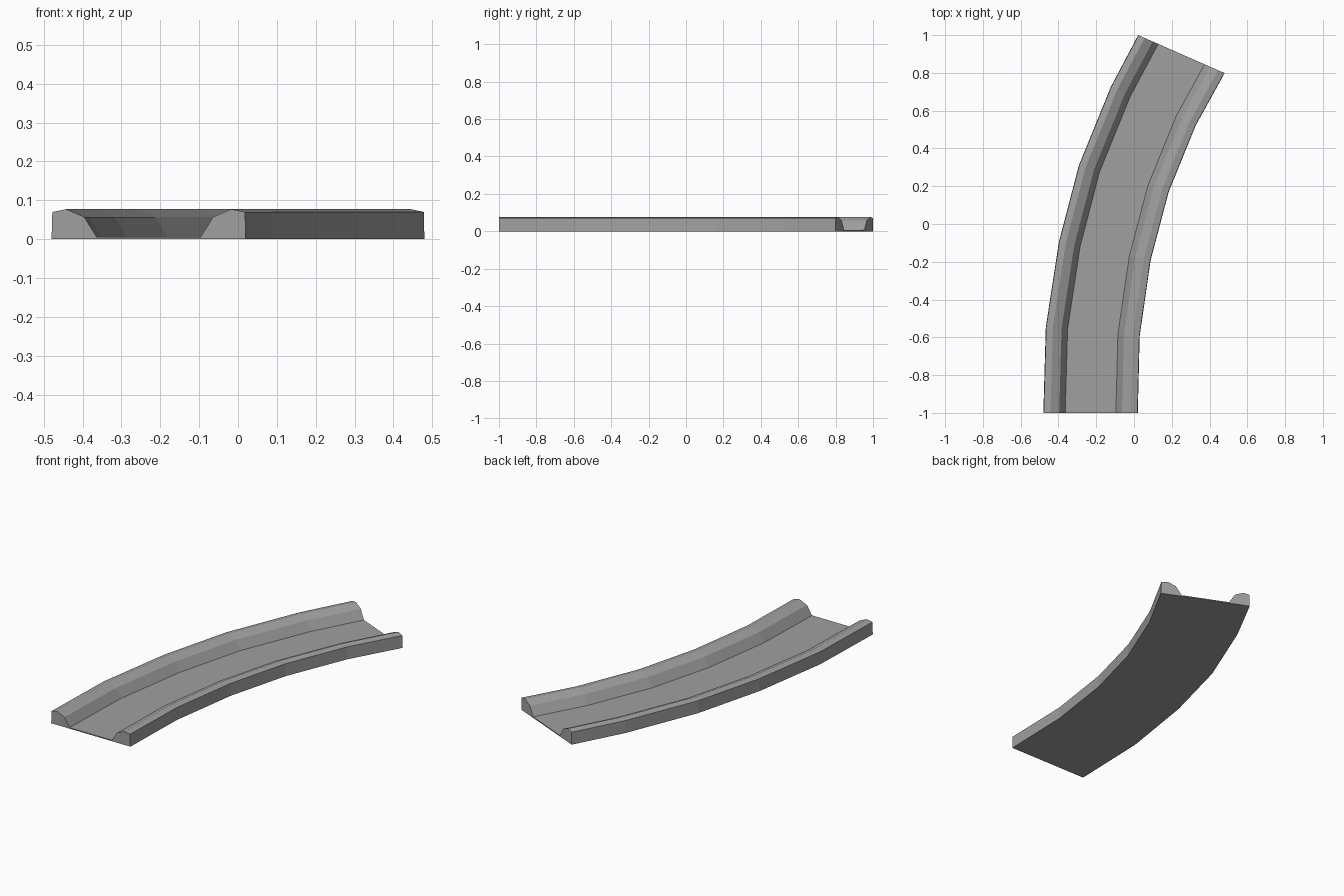
import bpy
import bmesh
from mathutils import Vector

cube = bpy.data.objects.get("Cube")
if cube:
    bpy.data.objects.remove(cube, do_unlink=True)

# One plain grey for the whole piece
grey = bpy.data.materials.new("track grey")
grey.use_nodes = True
colour = (0.35, 0.35, 0.35, 1)
grey.diffuse_color = colour
grey.node_tree.nodes["Principled BSDF"].inputs["Base Color"].default_value = colour

# Plan of the outer and inner edges of the bend, front to back
LEFT_EDGE = [(-0.48, -1), (-0.467, -0.547), (-0.398, -0.097),
             (-0.292, 0.31), (-0.123, 0.725), (0.022, 1)]
RIGHT_EDGE = [(0.02, -1), (0.03, -0.594), (0.088, -0.192),
              (0.183, 0.168), (0.326, 0.52), (0.48, 0.799)]

# Half cross-section: fraction across the width, height
HALF = [(0, 0), (0.004, 0.07), (0.075, 0.077), (0.168, 0.057), (0.232, 0.006)]
PROFILE = HALF + [(1 - t, z) for t, z in reversed(HALF)]


def ring(bm, a, b):
    """Stand the cross-section between two edge points."""
    a, b = Vector((*a, 0)), Vector((*b, 0))
    return [bm.verts.new(a.lerp(b, t) + Vector((0, 0, z))) for t, z in PROFILE]


# Curved channel with a raised rail on each side
bm = bmesh.new()
rings = [ring(bm, a, b) for a, b in zip(LEFT_EDGE, RIGHT_EDGE)]
count = len(PROFILE)
for near, far in zip(rings, rings[1:]):
    for i in range(count):
        j = (i + 1) % count
        bm.faces.new((near[i], near[j], far[j], far[i]))

# End caps
bm.faces.new(rings[0])
bm.faces.new(rings[-1])
bmesh.ops.recalc_face_normals(bm, faces=bm.faces)

mesh = bpy.data.meshes.new("curved_track")
bm.to_mesh(mesh)
bm.free()
mesh.materials.append(grey)
bpy.context.collection.objects.link(bpy.data.objects.new("curved_track", mesh))
